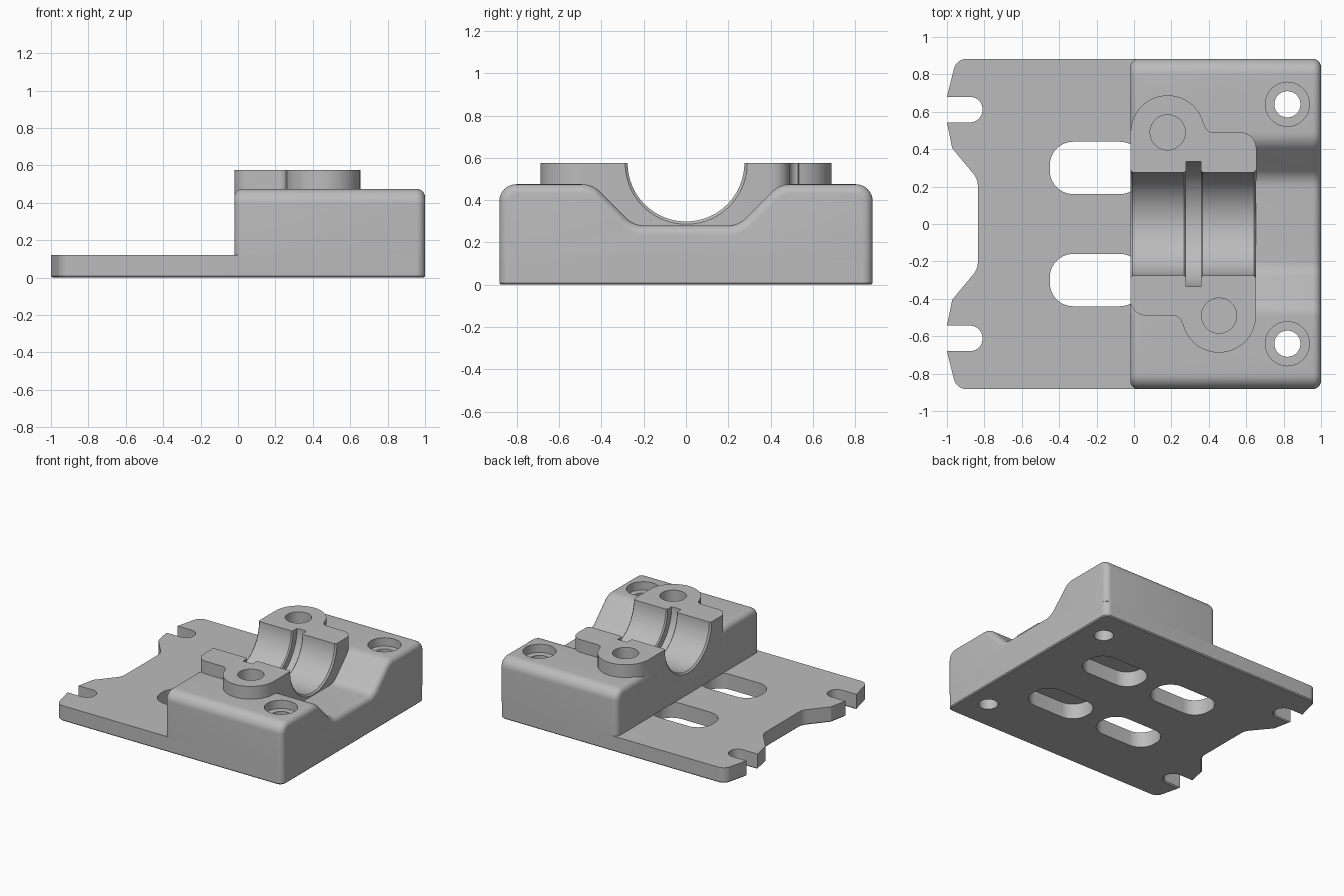
import bpy, bmesh, math
from mathutils import Vector, Matrix

cube = bpy.data.objects.get("Cube")
if cube:
    bpy.data.objects.remove(cube, do_unlink=True)

grey = bpy.data.materials.new("plain_grey")
grey.use_nodes = True
colour = (0.5, 0.5, 0.5, 1)
grey.diffuse_color = colour
grey.node_tree.nodes["Principled BSDF"].inputs["Base Color"].default_value = colour


def rounded(corners, steps=10):
    """Turn (x, y, radius) corners into an outline with arcs."""
    out = []
    for i, (x, y, r) in enumerate(corners):
        p = Vector((x, y))
        if r == 0:
            out.append(p)
            continue
        a = (Vector(corners[i - 1][:2]) - p).normalized()
        b = (Vector(corners[(i + 1) % len(corners)][:2]) - p).normalized()
        half = a.angle(b) / 2
        centre = p + (a + b).normalized() * r / math.sin(half)
        start = p + a * r / math.tan(half) - centre
        end = p + b * r / math.tan(half) - centre
        sweep = start.angle_signed(end)
        for k in range(steps + 1):
            t = -sweep * k / steps
            out.append(centre + Matrix.Rotation(t, 2) @ start)
    return out


def make_object(name, bm):
    bmesh.ops.recalc_face_normals(bm, faces=bm.faces)
    mesh = bpy.data.meshes.new(name)
    bm.to_mesh(mesh)
    bm.free()
    mesh.materials.append(grey)
    obj = bpy.data.objects.new(name, mesh)
    bpy.context.collection.objects.link(obj)
    return obj


def extrude(outline, low, high, axis="Z"):
    """Extrude an outline along Z, or a (y, z) outline along X."""
    place = (lambda p, h: (p.x, p.y, h)) if axis == "Z" else (lambda p, h: (h, p.x, p.y))
    bm = bmesh.new()
    face = bm.faces.new([bm.verts.new(place(p, low)) for p in outline])
    new = bmesh.ops.extrude_face_region(bm, geom=[face])["geom"]
    shift = Vector(place(Vector((0, 0)), high - low))
    bmesh.ops.translate(bm, verts=[v for v in new if isinstance(v, bmesh.types.BMVert)], vec=shift)
    return bm


def lathe(name, profile, origin, along_x=False, sides=64):
    """Revolve (height, radius) points into a closed solid."""
    bm = bmesh.new()
    rings = []
    for h, r in profile:
        angles = [math.tau * k / sides for k in range(sides)]
        rings.append([bm.verts.new((r * math.cos(t), r * math.sin(t), h)) for t in angles])
    for low, high in zip(rings, rings[1:]):
        for k in range(sides):
            n = (k + 1) % sides
            bm.faces.new((low[k], low[n], high[n], high[k]))
    bm.faces.new(rings[0])
    bm.faces.new(rings[-1])
    if along_x:
        bmesh.ops.rotate(bm, verts=bm.verts, matrix=Matrix.Rotation(math.pi / 2, 3, "Y"))
    bmesh.ops.translate(bm, verts=bm.verts, vec=origin)
    return make_object(name, bm)


def boolean(target, tool, operation="DIFFERENCE"):
    mod = target.modifiers.new("boolean", "BOOLEAN")
    mod.operation, mod.solver, mod.object = operation, "EXACT", tool
    bpy.context.view_layer.objects.active = target
    bpy.ops.object.modifier_apply(modifier=mod.name)
    bpy.data.objects.remove(tool, do_unlink=True)


W, LEFT, PLATE_TOP, TOP = 0.883, -0.02, 0.12, 0.475

# Base plate: half outline with end notch, mirrored across the x axis
half = [(1, W, 0.05), (-0.95, W, 0.07), (-1, 0.68, 0), (-0.81, 0.68, 0.067),
        (-0.81, 0.543, 0.067), (-1, 0.543, 0), (-0.972, 0.405, 0.03), (-0.835, 0.24, 0.1)]
outline = rounded(half + [(x, -y, r) for x, y, r in reversed(half)])
bm = extrude(outline, 0, PLATE_TOP)
rim = [e for e in bm.edges if all(v.co.z < 0.001 for v in e.verts)]
bmesh.ops.bevel(bm, geom=rim, offset=0.008, segments=1, affect="EDGES")
base_plate = make_object("base_plate", bm)

# Adjustment slots: open ones ahead of the block, pockets below it
for y in (-0.3, 0.3):
    for x in (-0.2, 0.43):
        slot = rounded([(x - 0.25, y - 0.14, 0.125), (x + 0.25, y - 0.14, 0.125),
                        (x + 0.25, y + 0.14, 0.125), (x - 0.25, y + 0.14, 0.125)])
        boolean(base_plate, make_object("slot_cutter", extrude(slot, -0.1, 0.3)))

# Raised block with a sloped dip across the top
side = [(W, PLATE_TOP, 0), (W, TOP, 0.08), (0.442, TOP, 0.12), (0.247, 0.28, 0.12)]
profile = rounded(side + [(-y, z, r) for y, z, r in reversed(side)])
bm = extrude(profile, LEFT, 1, "X")
ends = [e for e in bm.edges if abs(e.verts[0].co.x - e.verts[1].co.x) < 0.001
        and max(v.co.z for v in e.verts) > PLATE_TOP + 0.001]
bmesh.ops.bevel(bm, geom=ends, offset=0.045, segments=6, profile=0.5,
                affect="EDGES", clamp_overlap=False)
block = make_object("bearing_block", bm)

# Bearing seat: S-shaped boss, symmetric by a half turn about its centre
MID, R, BOSS_TOP = 0.317, 0.198, 0.575
lobe = Vector((0.18, 0.49))
arc = [lobe + R * Vector((math.cos(t), math.sin(t)))
       for t in (math.pi * (1 - k / 28) for k in range(27))]
tail = rounded([(0.377, 0.54, 0), (0.382, 0.49, 0.045), (0.654, 0.49, 0.085), (0.654, 0, 0)])[1:-1]
half_boss = arc + tail
boss_outline = half_boss + [Vector((2 * MID - p.x, -p.y)) for p in half_boss]
boolean(block, make_object("bearing_seat", extrude(boss_outline, 0.2, BOSS_TOP)), "UNION")

# Half bore with chamfered mouths and a retaining-ring groove
bore = [(-0.1, 0.29), (LEFT, 0.29), (-0.008, 0.276), (0.268, 0.276), (0.277, 0.285), (0.277, 0.335),
        (0.358, 0.335), (0.358, 0.285), (0.367, 0.276), (0.642, 0.276), (0.654, 0.29), (0.75, 0.29)]
boolean(block, lathe("bore_cutter", bore, (0, 0, BOSS_TOP), True, 96))

# Bolt holes in the seat, and counterbored mounting holes through both parts
for x, y in ((0.18, 0.49), (0.455, -0.49)):
    boolean(block, lathe("bolt_cutter", [(0.2, 0.094), (0.7, 0.094)], (x, y, 0)))
for y in (-0.64, 0.64):
    stepped = [(-0.1, 0.07), (0.41, 0.07), (0.41, 0.118), (0.7, 0.118)]
    boolean(block, lathe("mount_cutter", stepped, (0.82, y, 0)))
    boolean(base_plate, lathe("mount_cutter", [(-0.1, 0.07), (0.3, 0.07)], (0.82, y, 0)))

# Smooth the curved faces but keep hard edges
for obj in (base_plate, block):
    bpy.ops.object.select_all(action="DESELECT")
    obj.select_set(True)
    bpy.context.view_layer.objects.active = obj
    bpy.ops.object.shade_smooth_by_angle(angle=math.radians(30))
